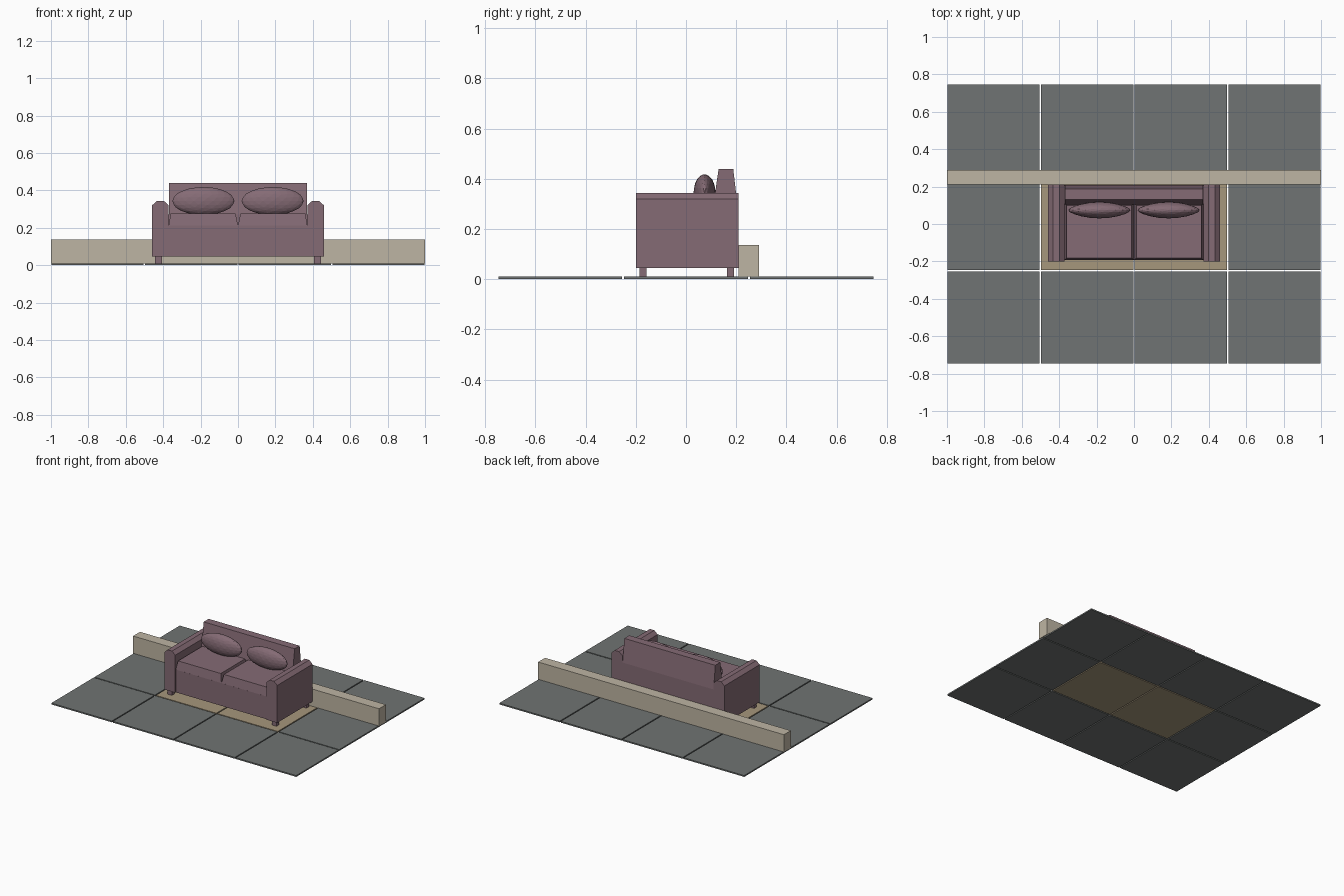
import bpy, bmesh
from mathutils import Vector

if "Cube" in bpy.data.objects:
    bpy.data.objects.remove(bpy.data.objects["Cube"])


def material(name, rgb):
    m = bpy.data.materials.new(name)
    m.diffuse_color = [((c / 255 + 0.055) / 1.055) ** 2.4 for c in rgb] + [1]
    m.use_nodes = True
    m.node_tree.nodes["Principled BSDF"].inputs["Base Color"].default_value = m.diffuse_color
    return m


MAUVE = material("mauve_fabric", (133, 107, 117))
SLATE = material("slate_tile", (112, 116, 115))
TAN = material("tan_tile", (166, 151, 124))
STONE = material("pale_stone", (190, 181, 163))


def finish(bm, name, mat):
    bmesh.ops.recalc_face_normals(bm, faces=bm.faces)
    mesh = bpy.data.meshes.new(name)
    bm.to_mesh(mesh)
    bm.free()
    mesh.materials.append(mat)
    ob = bpy.data.objects.new(name, mesh)
    bpy.context.collection.objects.link(ob)
    return ob


def box(name, mat, x, y, z, top_x=None, top_y=None):
    """Box from ranges; optional top ranges make it taper."""
    bm = bmesh.new()
    bmesh.ops.create_cube(bm, size=1)
    for v in bm.verts:
        up = v.co.z > 0
        rx = top_x if up and top_x else x
        ry = top_y if up and top_y else y
        v.co = Vector((rx[v.co.x > 0], ry[v.co.y > 0], z[up]))
    return finish(bm, name, mat)


def extrude_y(name, mat, profile, y0, y1):
    """Sweep an (x, z) outline along y."""
    bm = bmesh.new()
    face = bm.faces.new([bm.verts.new((px, y0, pz)) for px, pz in profile])
    out = bmesh.ops.extrude_face_region(bm, geom=[face])["geom"]
    for v in out:
        if isinstance(v, bmesh.types.BMVert):
            v.co.y = y1
    return finish(bm, name, mat)


def span(a, b, side):
    return tuple(sorted((a * side, b * side)))


# Floor tiles, with the two under the sofa in tan
for col in range(4):
    for row in range(3):
        cx, cy = -0.75 + 0.5 * col, -0.5 + 0.5 * row
        rug = row == 1 and col in (1, 2)
        box("tan_floor_tile" if rug else "floor_tile", TAN if rug else SLATE,
            (cx - 0.246, cx + 0.246), (cy - 0.246, cy + 0.246), (0, 0.01))

# Low wall behind the sofa
box("low_wall", STONE, (-1, 1), (0.21, 0.29), (0.01, 0.137))

# Sofa body and tapered backrest
box("seat_base", MAUVE, (-0.372, 0.372), (-0.193, 0.208), (0.045, 0.212))
box("back_panel", MAUVE, (-0.372, 0.372), (0.105, 0.208), (0.21, 0.27))
box("backrest", MAUVE, (-0.37, 0.37), (0.105, 0.208), (0.27, 0.44),
    top_y=(0.13, 0.188))

for s in (-1, 1):
    # Armrest with chamfered top
    arm = [(0.371, 0.045), (0.459, 0.045), (0.459, 0.32), (0.433, 0.344),
           (0.397, 0.344), (0.371, 0.32)]
    extrude_y("armrest", MAUVE, [(px * s, pz) for px, pz in arm], -0.2, 0.21)

    # Seat cushion with sloped sides
    box("seat_cushion", MAUVE, span(0, 0.371, s), (-0.193, 0.112), (0.21, 0.275),
        top_x=span(0.013, 0.36, s), top_y=(-0.182, 0.1))

    # Feet
    for y in (-0.186, 0.163):
        box("foot", MAUVE, span(0.407, 0.443, s), (y, y + 0.028), (0.01, 0.046))

    # Throw pillow, thinner towards its ends
    bm = bmesh.new()
    bmesh.ops.create_icosphere(bm, subdivisions=3, radius=1)
    for v in bm.verts:
        x, y, z = v.co
        v.co = Vector((0.185 * s + 0.166 * x,
                       0.074 + 0.044 * y * (1 - 0.25 * x * x),
                       0.343 + 0.075 * z))
    finish(bm, "throw_pillow", MAUVE)
